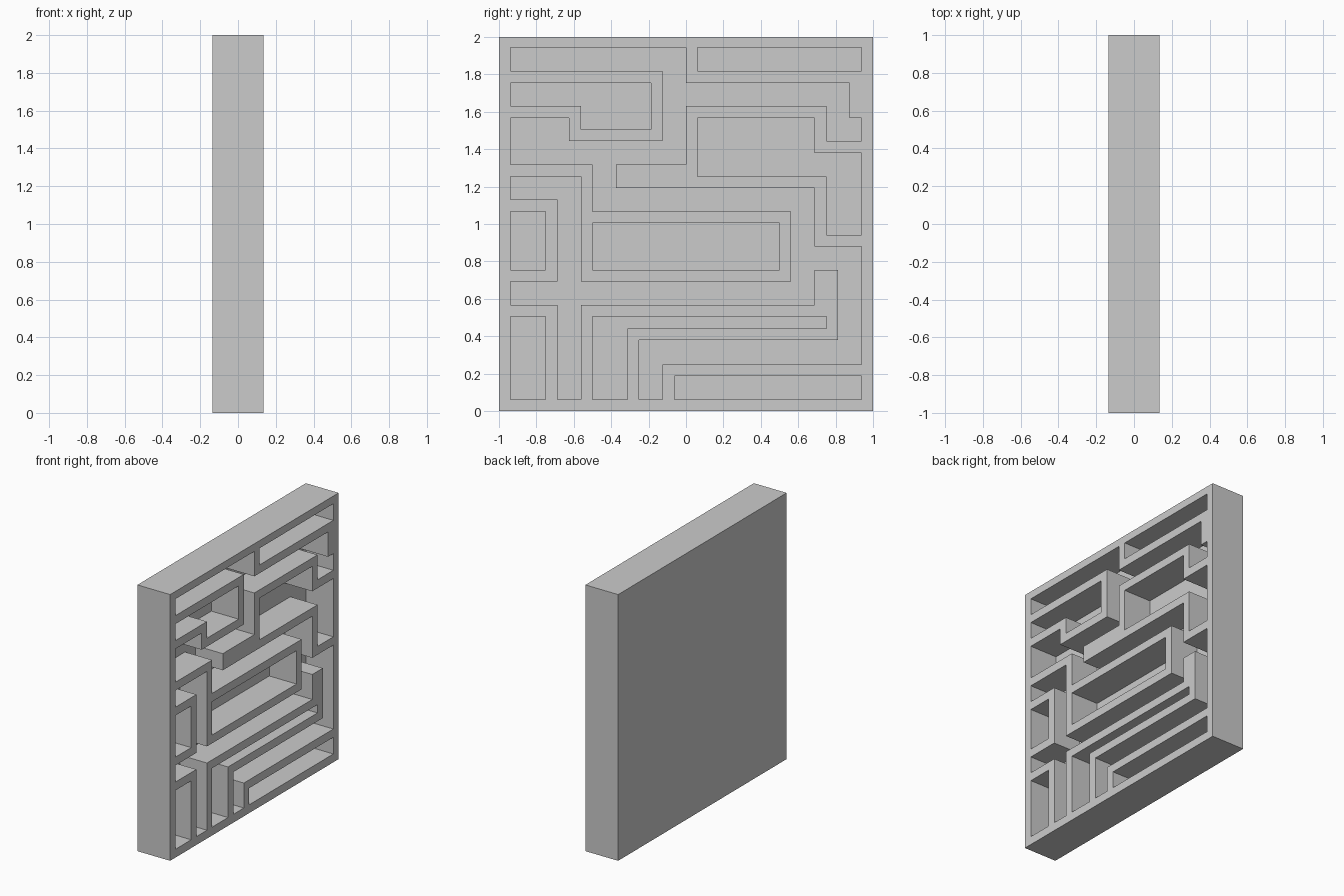
import bpy, bmesh

if "Cube" in bpy.data.objects:
    bpy.data.objects.remove(bpy.data.objects["Cube"])

HALF_T, DEPTH, UNIT = 0.136, 0.226, 1 / 16

# Recess outlines seen from +x, in 1/16 units. Every path alternates horizontal
# and vertical runs, so pair i gives corners (y_i, z_i) and (y_i+1, z_i).
recesses = [
    # long winding corridor
    [(0, 28), (14, 25), (15, 23), (12, 26), (0, 21), (-6, 19), (11, 14), (15, 4),
     (-2, 1), (-4, 6), (13, 12), (11, 9), (-9, 1), (-11, 9), (-15, 11), (-11, 18),
     (-15, 20), (-9, 11), (9, 17), (-8, 21), (-15, 25), (-10, 23), (-2, 29), (-15, 31)],
    # bent pockets
    [(-15, 28), (-3, 24), (-9, 26)],
    [(1, 25), (11, 22), (15, 15), (12, 20)],
    [(-8, 8), (12, 7), (-5, 1)],
    # rectangular pockets
    [(1, 29), (15, 31)],
    [(-15, 12), (-12, 17)],
    [(-8, 12), (8, 16)],
    [(-15, 1), (-12, 8)],
    [(-1, 1), (15, 3)],
]


def corners(path):
    pts = []
    for i, (y, z) in enumerate(path):
        pts += [(y, z), (path[(i + 1) % len(path)][0], z)]
    return [(y * UNIT, z * UNIT + (0.005 if z > 4 else 0)) for y, z in pts]


def prisms(name, outlines, x0, x1):
    """Extrude closed y-z outlines from x0 to x1."""
    bm = bmesh.new()
    for pts in outlines:
        a = [bm.verts.new((x0, y, z)) for y, z in pts]
        b = [bm.verts.new((x1, y, z)) for y, z in pts]
        bm.faces.new(a)
        bm.faces.new(b[::-1])
        for i in range(len(pts)):
            j = (i + 1) % len(pts)
            bm.faces.new((a[i], b[i], b[j], a[j]))
    bmesh.ops.recalc_face_normals(bm, faces=bm.faces)
    me = bpy.data.meshes.new(name)
    bm.to_mesh(me)
    bm.free()
    ob = bpy.data.objects.new(name, me)
    bpy.context.collection.objects.link(ob)
    return ob


# Solid slab
panel = prisms("maze_panel", [[(-1, 0), (1, 0), (1, 2), (-1, 2)]], -HALF_T, HALF_T)

# Cut the recesses into the +x side, leaving a thin back plate
cutter = prisms("recess_cutter", [corners(p) for p in recesses],
                HALF_T - DEPTH, HALF_T + 0.1)
cutter.hide_render = True
mod = panel.modifiers.new("recesses", 'BOOLEAN')
mod.operation = 'DIFFERENCE'
mod.solver = 'EXACT'
mod.object = cutter
bpy.context.view_layer.objects.active = panel
bpy.ops.object.modifier_apply(modifier=mod.name)
bpy.data.objects.remove(cutter)
